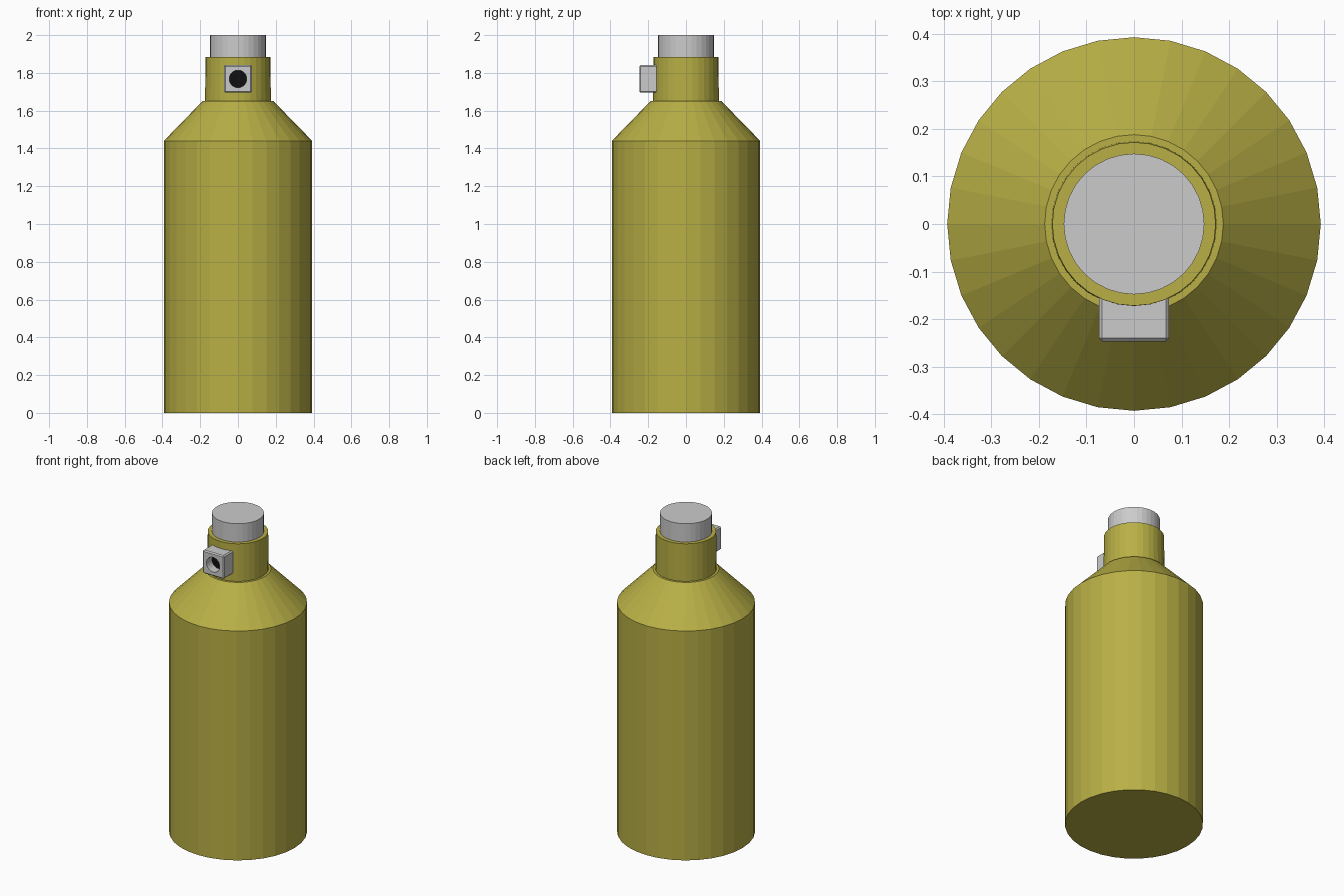
import bpy, bmesh, math
from mathutils import Matrix

if "Cube" in bpy.data.objects:
    bpy.data.objects.remove(bpy.data.objects["Cube"])


def material(name, rgb):
    m = bpy.data.materials.new(name)
    m.diffuse_color = (*rgb, 1)
    m.use_nodes = True
    m.node_tree.nodes["Principled BSDF"].inputs["Base Color"].default_value = m.diffuse_color
    return m


def make_object(name, bm, mat=None):
    bmesh.ops.recalc_face_normals(bm, faces=bm.faces)
    me = bpy.data.meshes.new(name)
    bm.to_mesh(me)
    bm.free()
    ob = bpy.data.objects.new(name, me)
    bpy.context.collection.objects.link(ob)
    if mat:
        me.materials.append(mat)
    return ob


def lathe(name, profile, mat=None, sides=32):
    """Closed solid of revolution from (radius, z) points, flat faced."""
    bm = bmesh.new()
    rings = [[bm.verts.new((r * math.cos(2 * math.pi * i / sides),
                            r * math.sin(2 * math.pi * i / sides), z))
              for i in range(sides)] for r, z in profile]
    for a, b in zip(rings, rings[1:]):
        for i in range(sides):
            j = (i + 1) % sides
            bm.faces.new((a[i], a[j], b[j], b[i]))
    bm.faces.new(rings[0])
    bm.faces.new(rings[-1])
    return make_object(name, bm, mat)


yellow = material("yellow_paint", (0.48, 0.43, 0.06))
black = material("black", (0.005, 0.005, 0.005))

# Bottle: body, sloped shoulder and neck in one profile
lathe("bottle", [(0.393, 0), (0.393, 1.44), (0.188, 1.65),
                 (0.174, 1.65), (0.172, 1.885)], yellow)

# Cap on top of the neck
lathe("cap", [(0.148, 1.87), (0.148, 2.0)])

# Nozzle block on the front of the neck, with chamfered edges
hole_z = 1.768
bm = bmesh.new()
bmesh.ops.create_cube(bm, size=1, matrix=Matrix.Translation((0, -0.182, hole_z))
                      @ Matrix.Diagonal((0.148, 0.13, 0.146, 1)))
bmesh.ops.bevel(bm, geom=bm.edges[:], offset=0.007, segments=1, affect='EDGES')
nozzle = make_object("nozzle", bm)

# Round hole bored into the nozzle
turn = Matrix.Rotation(math.radians(90), 4, 'X')
bm = bmesh.new()
bmesh.ops.create_cone(bm, cap_ends=True, segments=32, radius1=0.046, radius2=0.046,
                      depth=0.12, matrix=Matrix.Translation((0, -0.25, hole_z)) @ turn)
cutter = make_object("hole_cutter", bm)
cutter.hide_render = True
mod = nozzle.modifiers.new("hole", 'BOOLEAN')
mod.operation, mod.solver, mod.object = 'DIFFERENCE', 'EXACT', cutter
bpy.context.view_layer.objects.active = nozzle
bpy.ops.object.modifier_apply(modifier=mod.name)
bpy.data.objects.remove(cutter)

# Dark bottom of the hole
bm = bmesh.new()
bmesh.ops.create_cone(bm, cap_ends=True, segments=32, radius1=0.046, radius2=0.046,
                      depth=0.004, matrix=Matrix.Translation((0, -0.19, hole_z)) @ turn)
make_object("hole_bottom", bm, black)
